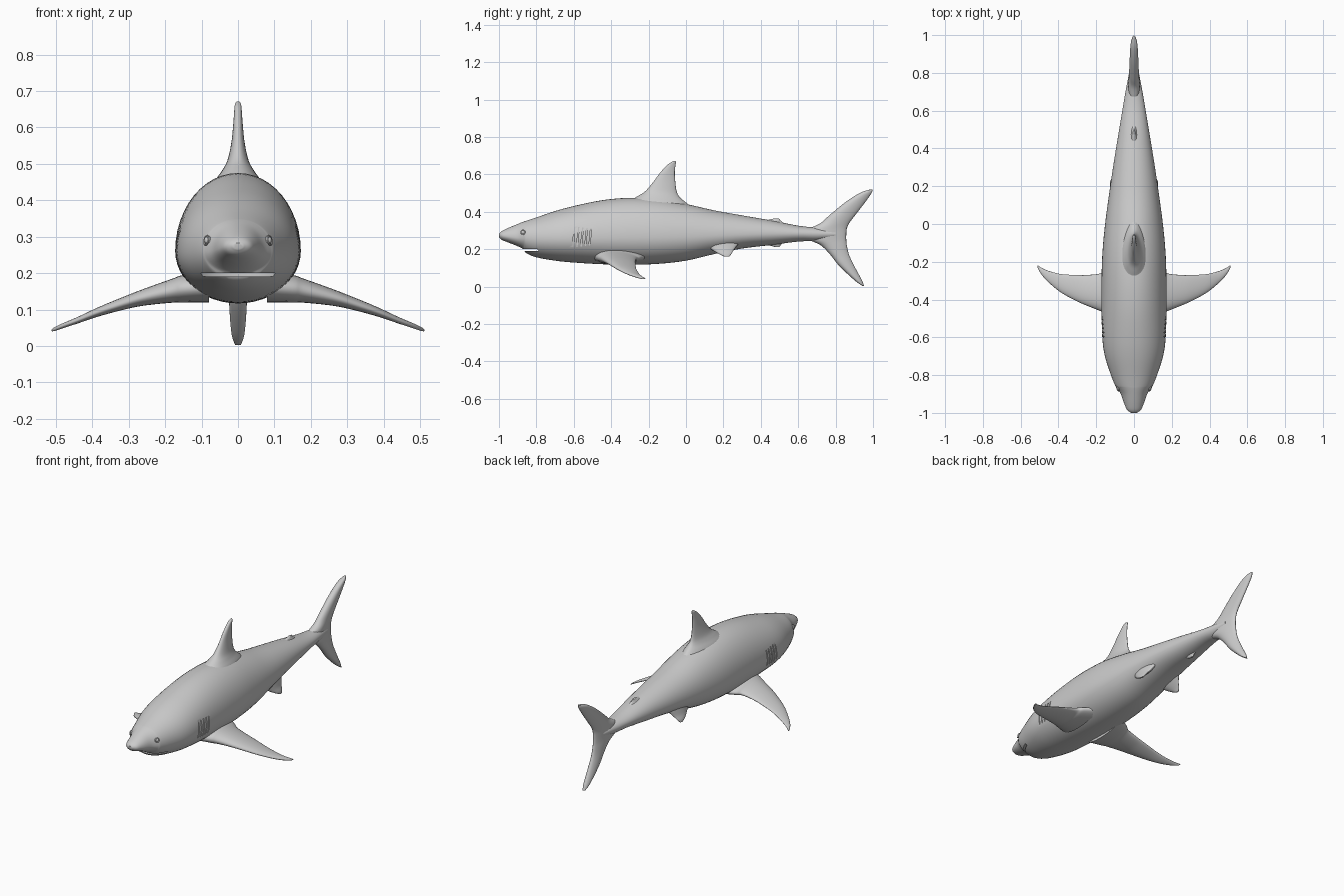
import bpy, bmesh
from math import sin, cos, pi, radians
from mathutils import Matrix

if "Cube" in bpy.data.objects:
    bpy.data.objects.remove(bpy.data.objects["Cube"])


def smooth_rows(rows, steps):
    """Catmull-Rom resampling of a table of section parameters."""
    out = []
    for i in range(len(rows) - 1):
        p0, p1 = rows[max(i - 1, 0)], rows[i]
        p2, p3 = rows[i + 1], rows[min(i + 2, len(rows) - 1)]
        for s in range(steps):
            t = s / steps
            out.append([0.5 * (2 * b + (c - a) * t + (2 * a - 5 * b + 4 * c - d) * t * t
                               + (3 * b - a - 3 * c + d) * t ** 3)
                        for a, b, c, d in zip(p0, p1, p2, p3)])
    return out + [list(rows[-1])]


def finish(name, bm):
    bmesh.ops.recalc_face_normals(bm, faces=bm.faces)
    me = bpy.data.meshes.new(name)
    bm.to_mesh(me)
    bm.free()
    ob = bpy.data.objects.new(name, me)
    bpy.context.collection.objects.link(ob)
    return ob


def shade(ob, angle=40):
    bpy.ops.object.select_all(action='DESELECT')
    bpy.context.view_layer.objects.active = ob
    ob.select_set(True)
    bpy.ops.object.shade_smooth_by_angle(angle=radians(angle))


def loft(name, rings):
    bm = bmesh.new()
    vr = [[bm.verts.new(p) for p in r] for r in rings]
    n = len(vr[0])
    for a, b in zip(vr, vr[1:]):
        for i in range(n):
            bm.faces.new((a[i], a[(i + 1) % n], b[(i + 1) % n], b[i]))
    bm.faces.new(vr[0])
    bm.faces.new(vr[-1])
    return finish(name, bm)


def mirror(ob):
    m = ob.modifiers.new("mirror", 'MIRROR')
    m.use_mirror_merge = False


def fin(name, rows, flat=False, n=28):
    """Rows: span, leading y, trailing y, half thickness, offset."""
    rings = []
    for span, lead, trail, th, off in smooth_rows(rows, 5):
        ring = []
        for k in range(n):
            a = 2 * pi * k / n
            u = (1 - cos(a)) / 2
            y = lead + (trail - lead) * u
            w = off + th * sin(a) * (1.2 - 0.45 * u)
            ring.append((span, y, w) if flat else (w, y, span))
        rings.append(ring)
    ob = loft(name, rings)
    shade(ob, 60)
    return ob


# Body: y, top z, bottom z, half width, height of widest point
body_rows = [
    (-1.0, .283, .266, .014, .275), (-.985, .297, .25, .036, .273),
    (-.95, .314, .236, .052, .268), (-.9, .335, .216, .07, .262),
    (-.87, .347, .2, .09, .26), (-.855, .352, .18, .1, .26),
    (-.8, .37, .157, .122, .257), (-.7, .404, .139, .154, .257),
    (-.6, .431, .129, .168, .258), (-.45, .462, .12, .172, .26),
    (-.3, .475, .117, .172, .262), (-.15, .468, .122, .167, .263),
    (0, .442, .139, .153, .266), (.15, .408, .174, .133, .272),
    (.3, .381, .204, .111, .278), (.45, .355, .222, .087, .282),
    (.6, .326, .241, .062, .283), (.7, .315, .245, .045, .281),
    (.8, .302, .26, .026, .281)]
rings = []
for y, top, bot, half, mid in smooth_rows(body_rows, 4):
    ring = []
    for k in range(48):
        a = 2 * pi * k / 48
        s = sin(a)
        ring.append((half * cos(a), y, mid + s * ((top - mid) if s > 0 else (mid - bot))))
    rings.append(ring)
body = loft("body", rings)

# Mouth slot and gill slits cut into the body
bm = bmesh.new()
bmesh.ops.create_cone(bm, cap_ends=True, segments=40, radius1=1, radius2=1, depth=1,
                      matrix=Matrix.Translation((0, -.87, .196)) @ Matrix.Diagonal((.135, .115, .01, 1)))
for side in (-1, 1):
    for i in range(5):
        bmesh.ops.create_cube(bm, size=1, matrix=Matrix.Translation((side * .172, -.6 + .022 * i, .266))
                              @ Matrix.Rotation(radians(-5), 4, 'X')
                              @ Matrix.Diagonal((.028, .006, .11 - .004 * i, 1)))
cutter = finish("slit_cutter", bm)
cutter.hide_render = True
mod = body.modifiers.new("slits", 'BOOLEAN')
mod.operation, mod.solver, mod.object = 'DIFFERENCE', 'EXACT', cutter
bpy.context.view_layer.objects.active = body
bpy.ops.object.modifier_apply(modifier="slits")
bpy.data.objects.remove(cutter)
shade(body)

# Dorsal fin with flared root
fin("dorsal_fin", [
    (.4, -.34, .06, .09, 0), (.45, -.31, .0, .066, 0), (.48, -.265, -.035, .045, 0),
    (.51, -.218, -.05, .029, 0), (.56, -.175, -.057, .018, 0), (.61, -.138, -.06, .013, 0),
    (.65, -.1, -.056, .01, 0), (.665, -.08, -.054, .008, 0), (.672, -.066, -.057, .003, 0)])

# Crescent tail fin
fin("tail_fin", [
    (.003, .944, .952, .008, 0), (.035, .9, .94, .018, 0), (.11, .82, .9, .024, 0),
    (.17, .772, .872, .025, 0), (.22, .722, .86, .027, 0), (.25, .66, .857, .03, 0),
    (.28, .63, .857, .032, 0), (.31, .66, .86, .03, 0), (.34, .72, .873, .027, 0),
    (.38, .765, .903, .025, 0), (.45, .85, .957, .022, 0), (.5, .928, .992, .017, 0),
    (.52, .985, .998, .006, 0)])

# Pectoral fins
mirror(fin("pectoral_fin", [
    (.08, -.5, -.2, .042, .162), (.15, -.475, -.24, .038, .157), (.18, -.46, -.262, .033, .152),
    (.25, -.432, -.27, .024, .136), (.3, -.41, -.27, .019, .122), (.38, -.367, -.266, .013, .095),
    (.44, -.32, -.252, .009, .071), (.48, -.28, -.237, .007, .056), (.505, -.243, -.222, .005, .046),
    (.512, -.225, -.217, .002, .043)], flat=True))

# Pelvic fins
mirror(fin("pelvic_fin", [
    (.24, .09, .29, .035, .075), (.2, .135, .258, .02, .098),
    (.175, .175, .243, .011, .115), (.16, .207, .23, .005, .123)]))

# Small second dorsal and anal fins
fin("second_dorsal_fin", [
    (.335, .38, .53, .03, 0), (.352, .42, .507, .014, 0), (.364, .468, .497, .005, 0)])
fin("anal_fin", [
    (.24, .4, .53, .025, 0), (.226, .43, .51, .012, 0), (.212, .475, .5, .005, 0)])

# Eyes, each with a raised rim, and nostrils
bpy.ops.mesh.primitive_uv_sphere_add(segments=20, ring_count=12, radius=.012, location=(.081, -.87, .29))
eye = bpy.context.object
eye.name = "eye"
bpy.ops.mesh.primitive_torus_add(major_segments=24, minor_segments=8, major_radius=.012, minor_radius=.003,
                                 location=(.087, -.872, .29), rotation=(0, radians(78), radians(-25)))
rim = bpy.context.object
rim.name = "eye_rim"
bpy.ops.mesh.primitive_uv_sphere_add(segments=16, ring_count=8, radius=.006, location=(.046, -.945, .266))
nostril = bpy.context.object
nostril.name = "nostril"
for ob in (eye, rim, nostril):
    bpy.ops.object.select_all(action='DESELECT')
    ob.select_set(True)
    bpy.context.view_layer.objects.active = ob
    bpy.ops.object.transform_apply(location=True, rotation=True, scale=True)
    shade(ob)
    mirror(ob)
